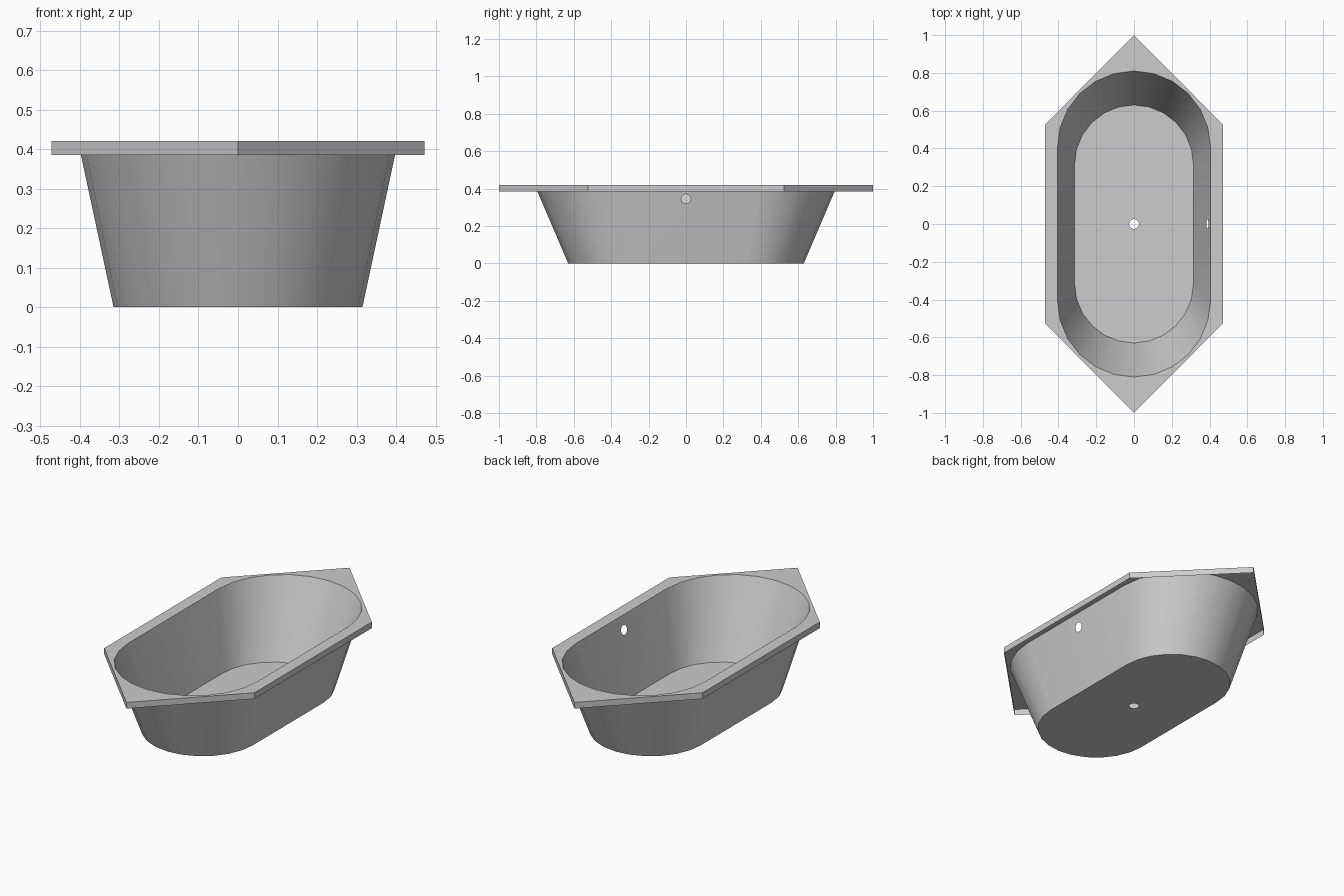
import bpy, bmesh, math
from mathutils import Vector

if "Cube" in bpy.data.objects:
    bpy.data.objects.remove(bpy.data.objects["Cube"], do_unlink=True)

HEIGHT, SKIRT_Z = 0.42, 0.385      # deck top and bottom of its skirt
TOP_R, FLOOR_R = 0.405, 0.315      # end radii of the basin
STEPS = 12                         # segments in each rounded end
HOLE_R = 0.026

enamel = bpy.data.materials.new("grey enamel")
enamel.use_nodes = True
colour = (0.604, 0.604, 0.604, 1)
enamel.diffuse_color = colour
enamel.node_tree.nodes["Principled BSDF"].inputs["Base Color"].default_value = colour


def stadium(r, z):
    """Oval outline with straight sides and round ends, from the +x side."""
    pts = []
    for start, cy in ((0, r), (math.pi, -r)):
        for i in range(STEPS + 1):
            a = start + math.pi * i / STEPS
            pts.append(Vector((r * math.cos(a), cy + r * math.sin(a), z)))
    return pts


def circle(centre, u, v, r=HOLE_R, n=16):
    return [centre + r * (u * math.cos(2 * math.pi * i / n) + v * math.sin(2 * math.pi * i / n))
            for i in range(n)]


def add_loop(bm, pts):
    return [bm.verts.new(p) for p in pts]


def fill(bm, loops, normal):
    """Fill a flat outline, leaving the inner loop open."""
    edges = []
    for loop in loops:
        for a, b in zip(loop, loop[1:] + loop[:1]):
            edges.append(bm.edges.get((a, b)) or bm.edges.new((a, b)))
    made = bmesh.ops.triangle_fill(bm, use_beauty=True, use_dissolve=False,
                                   edges=edges, normal=normal)
    for f in made["geom"]:
        if isinstance(f, bmesh.types.BMFace):
            f.normal_update()
            if f.normal.dot(normal) < 0:
                f.normal_flip()


def finish(bm, name, smooth=False):
    mesh = bpy.data.meshes.new(name)
    bm.to_mesh(mesh)
    bm.free()
    mesh.materials.append(enamel)
    obj = bpy.data.objects.new(name, mesh)
    bpy.context.collection.objects.link(obj)
    if smooth:
        bpy.ops.object.select_all(action='DESELECT')
        obj.select_set(True)
        bpy.context.view_layer.objects.active = obj
        bpy.ops.object.shade_smooth_by_angle(angle=math.radians(30))


X, Y, UP = Vector((1, 0, 0)), Vector((0, 1, 0)), Vector((0, 0, 1))

# Six-sided deck with an oval opening and a skirt that is open below
bm = bmesh.new()
hexagon = [(0.472, -0.525), (0.472, 0.525), (0, 1), (-0.472, 0.525), (-0.472, -0.525), (0, -1)]
upper = add_loop(bm, [(x, y, HEIGHT) for x, y in hexagon])
lower = add_loop(bm, [(x, y, SKIRT_Z) for x, y in hexagon])
for i in range(6):
    j = (i + 1) % 6
    bm.faces.new((lower[i], lower[j], upper[j], upper[i]))
fill(bm, [upper, add_loop(bm, stadium(TOP_R, HEIGHT))], UP)
finish(bm, "deck")

# Sloping basin wall, with the overflow hole in its flat +x panel
bm = bmesh.new()
top = add_loop(bm, stadium(TOP_R, HEIGHT))
low = add_loop(bm, stadium(FLOOR_R, 0))
n = len(top)
for i in range(n - 1):
    bm.faces.new((top[i], top[i + 1], low[i + 1], low[i]))
slope = Vector((TOP_R - FLOOR_R, 0, HEIGHT)).normalized()
hole_z = 0.345
centre = Vector((FLOOR_R + (TOP_R - FLOOR_R) * hole_z / HEIGHT, 0, hole_z))
overflow = add_loop(bm, circle(centre, Y, slope))
panel = [top[-1], top[0], low[0], low[-1]]
fill(bm, [panel, overflow], Y.cross(slope) * -1)
finish(bm, "basin_wall", smooth=True)

# Flat floor with the drain hole
bm = bmesh.new()
fill(bm, [add_loop(bm, stadium(FLOOR_R, 0)), add_loop(bm, circle(Vector((0, 0, 0)), X, Y))], UP)
finish(bm, "basin_floor")
